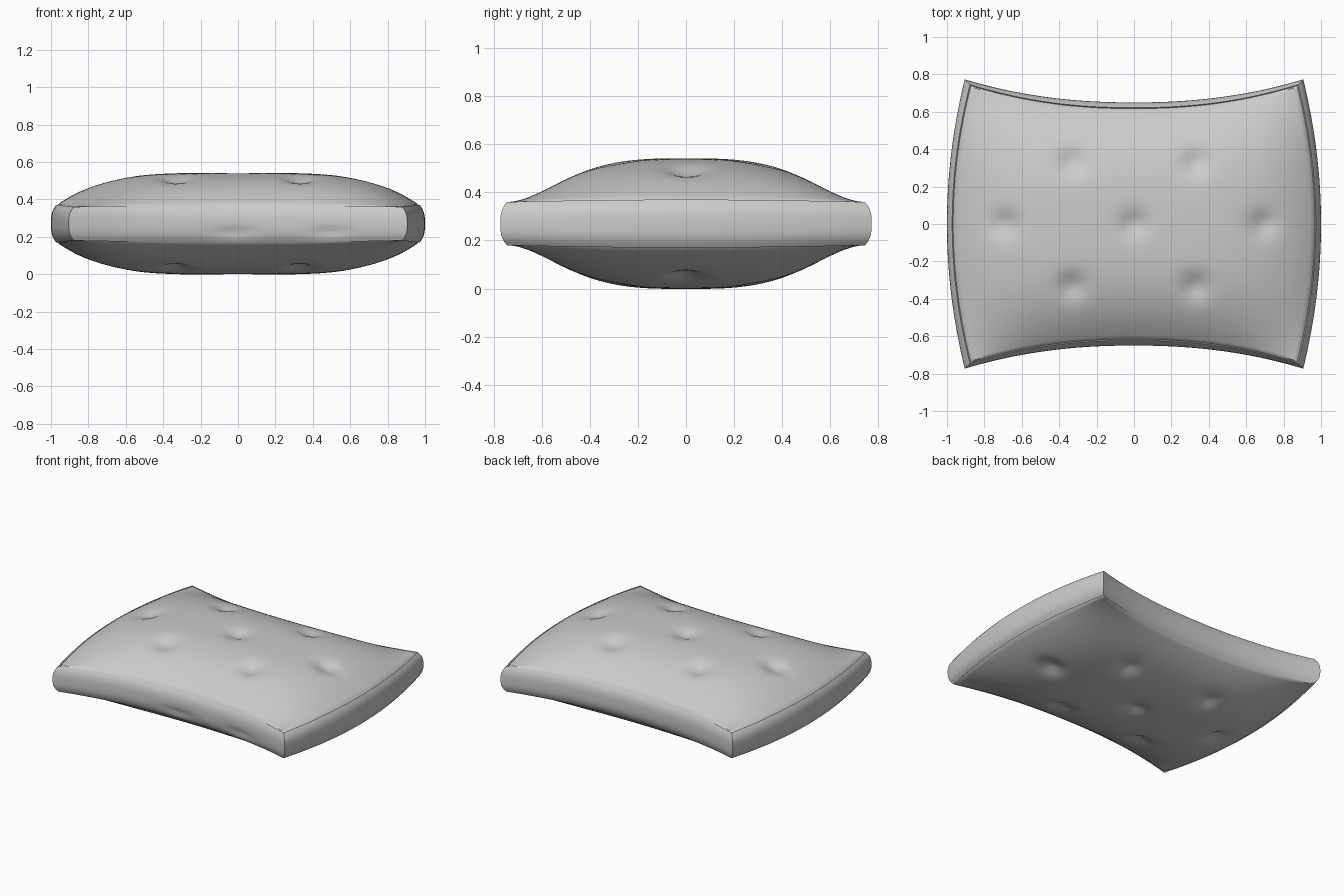
import bpy, bmesh, math

cube = bpy.data.objects.get("Cube")
if cube:
    bpy.data.objects.remove(cube)

MID_Z = 0.27      # height of the horizontal symmetry plane
SEAM = 0.028      # how far the seams sit inside the widest outline
PUFF = 0.172      # rise of each panel above its seam
N = 72            # divisions along every side

fabric = bpy.data.materials.new("grey fabric")
fabric.use_nodes = True
GREY = (0.6, 0.6, 0.6, 1)
fabric.diffuse_color = GREY
bsdf = fabric.node_tree.nodes["Principled BSDF"]
bsdf.inputs["Base Color"].default_value = GREY
bsdf.inputs["Roughness"].default_value = 0.8

# Tufts: centre, both ends, and one in each quarter
TUFTS = [(0, 0), (-0.69, 0), (0.69, 0)]
TUFTS += [(sx * 0.33, sy * 0.33) for sx in (-1, 1) for sy in (-1, 1)]


def outline(u, v, inset):
    """Bowed ends and hollow long sides; u and v run from -1 to 1."""
    x = u * (1 - inset - 0.095 * v * v)
    y = v * (0.65 - inset + 0.123 * abs(u) ** 2.2)
    return x, y


def seam_height(u, v):
    return 0.1 - 0.01 * u * u * v * v


def make_object(name, rows, closed=False, flip=False):
    """Skin a grid of points with smooth quads."""
    bm = bmesh.new()
    grid = [[bm.verts.new(p) for p in row] for row in rows]
    if closed:
        grid.append(grid[0])
    for a, b in zip(grid, grid[1:]):
        for j in range(len(a) - 1):
            quad = [a[j], b[j], b[j + 1], a[j + 1]]
            bm.faces.new(quad[::-1] if flip else quad)
    mesh = bpy.data.meshes.new(name)
    bm.to_mesh(mesh)
    bm.free()
    mesh.materials.append(fabric)
    obj = bpy.data.objects.new(name, mesh)
    bpy.context.collection.objects.link(obj)
    bpy.ops.object.select_all(action='DESELECT')
    obj.select_set(True)
    bpy.context.view_layer.objects.active = obj
    bpy.ops.object.shade_smooth_by_angle(angle=math.radians(40))
    return obj


def panel_point(u, v, side):
    """Puffed surface with tuft dimples and a small drop into the seam."""
    x, y = outline(u, v, SEAM + 0.004)
    rise = PUFF * (1 - u ** 4) * (1 - abs(v) ** 3)
    for tx, ty in TUFTS:
        d2 = (x - tx) ** 2 + (y - ty) ** 2
        rise -= 0.032 * math.exp(-d2 / 0.005)
    edge = max(abs(u), abs(v))
    drop = 0.008 if edge > 0.9999 else 0
    return x, y, MID_Z + side * (seam_height(u, v) + rise - drop)


# Top and bottom panels, with an extra tight row beside each seam
steps = [-1, -0.99] + [-1 + 2 * i / N for i in range(1, N)] + [0.99, 1]
for name, side in (("top_panel", 1), ("bottom_panel", -1)):
    rows = [[panel_point(u, v, side) for v in steps] for u in steps]
    make_object(name, rows, flip=side < 0)


# Side band: bulging wall all round, tucked in at both seams
def band_column(u, v):
    column = []
    half = seam_height(u, v)
    for r in range(-7, 8):
        t = max(-1, min(1, r / 6))
        inset = SEAM * abs(t) ** 3
        z = t * half
        if abs(r) == 7:
            inset += 0.008
            z -= math.copysign(0.01, r)
        # Two shallow creases low on the front wall
        if v == -1:
            for cx in (-0.02, 0.55):
                inset += 0.012 * math.exp(-((u - cx) / 0.13) ** 2 - ((t + 0.45) / 0.25) ** 2)
        x, y = outline(u, v, inset)
        column.append((x, y, MID_Z + z))
    return column


along = [-1 + 2 * i / N for i in range(N)]
perimeter = [(s, -1) for s in along] + [(1, s) for s in along]
perimeter += [(-s, 1) for s in along] + [(-1, -s) for s in along]
make_object("side_band", [band_column(u, v) for u, v in perimeter], closed=True)
